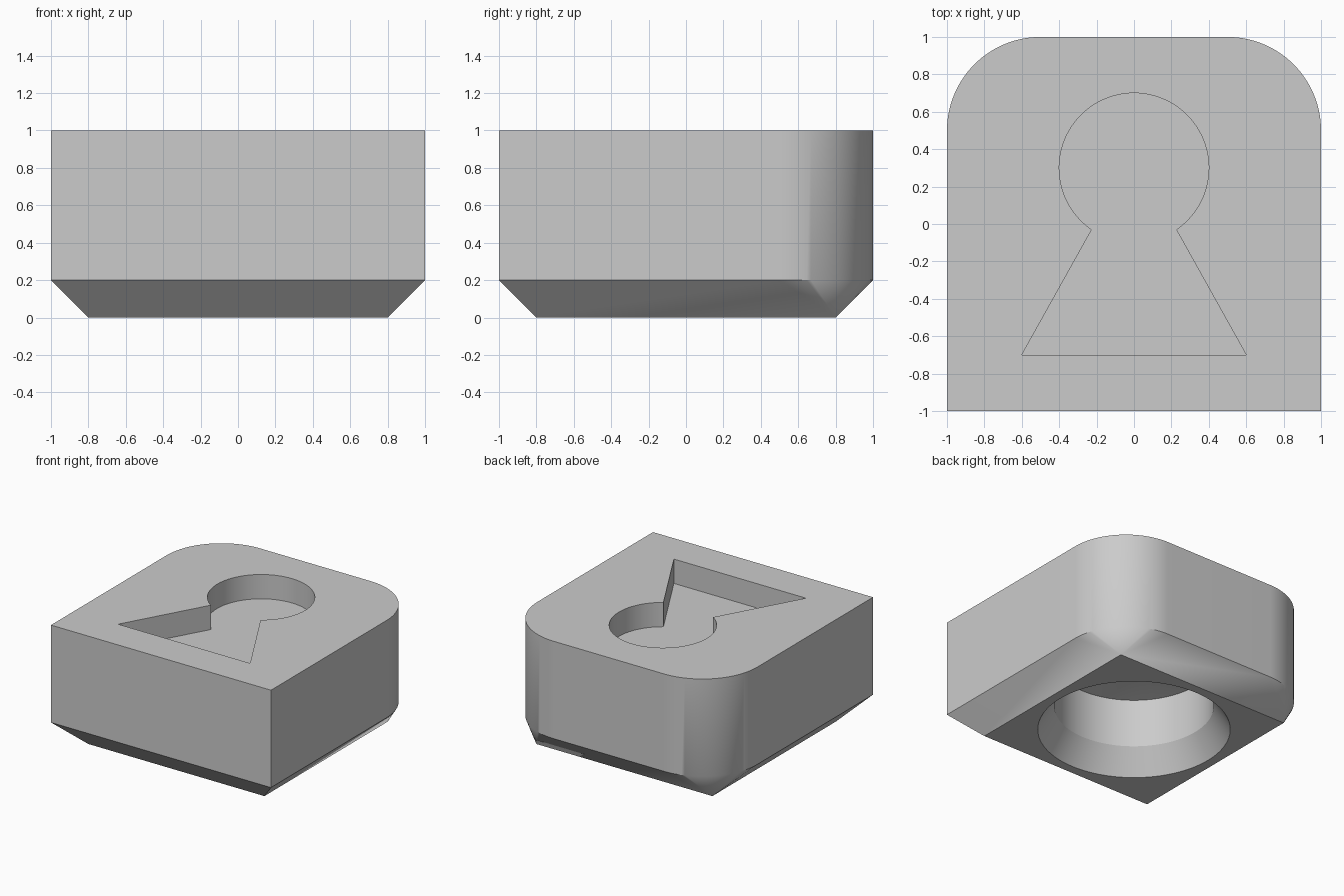
import bpy, bmesh
from math import sin, cos, pi, radians, atan2

default = bpy.data.objects.get("Cube")
if default:
    bpy.data.objects.remove(default)

grey = bpy.data.materials.new("plain_grey")
grey.use_nodes = True
grey.diffuse_color = (0.6, 0.6, 0.6, 1)
grey.node_tree.nodes["Principled BSDF"].inputs["Base Color"].default_value = (0.6, 0.6, 0.6, 1)


def arc(cx, cy, r, start, end, steps):
    """Points along an arc, both ends included."""
    angles = [start + (end - start) * i / steps for i in range(steps + 1)]
    return [(cx + r * cos(a), cy + r * sin(a)) for a in angles]


def finish(bm, name):
    bmesh.ops.recalc_face_normals(bm, faces=bm.faces)
    mesh = bpy.data.meshes.new(name)
    bm.to_mesh(mesh)
    bm.free()
    mesh.materials.append(grey)
    obj = bpy.data.objects.new(name, mesh)
    bpy.context.collection.objects.link(obj)
    return obj


def loft(name, rings):
    """Skin closed rings of equal length, cap both ends and merge collapsed points."""
    bm = bmesh.new()
    loops = [[bm.verts.new(p) for p in ring] for ring in rings]
    n = len(loops[0])
    for low, high in zip(loops, loops[1:]):
        for i in range(n):
            j = (i + 1) % n
            bm.faces.new((low[i], low[j], high[j], high[i]))
    bm.faces.new(loops[0][::-1])
    bm.faces.new(loops[-1])
    bmesh.ops.remove_doubles(bm, verts=bm.verts, dist=1e-5)
    return finish(bm, name)


def at_height(points, z):
    return [(x, y, z) for x, y in points]


# Block: two rounded back corners, underside tapering to a sharp square
STEPS = 32
outline = [(-1, -1), (1, -1)]
outline += arc(0.5, 0.5, 0.5, 0, pi / 2, STEPS)
outline += arc(-0.5, 0.5, 0.5, pi / 2, pi, STEPS)
foot = [(-0.8, -0.8), (0.8, -0.8)]
foot += [(0.8, 0.8)] * (STEPS + 1) + [(-0.8, 0.8)] * (STEPS + 1)
block = loft("keyhole_block", [at_height(foot, 0), at_height(outline, 0.2),
                               at_height(outline, 1)])

# Keyhole recess: round head joined to a flared skirt
notch = atan2(-0.33, 0.226)
keyhole = [(-0.6, -0.7), (0.6, -0.7)] + arc(0, 0.3, 0.4, notch, pi - notch, 72)
keyhole_cutter = loft("keyhole_cutter", [at_height(keyhole, 0.8), at_height(keyhole, 1.2)])

# Bore in the underside: flared mouth, straight wall, shallow conical end
profile = [(0.7875, -0.1), (0.6, 0.2), (0.6, 0.6), (0.01, 0.72)]
bore_cutter = loft("bore_cutter", [at_height(arc(0, 0, r, 0, 2 * pi, 96)[:-1], z)
                                   for r, z in profile])

# Cut both hollows and drop the cutters
bpy.context.view_layer.objects.active = block
for cutter in (keyhole_cutter, bore_cutter):
    cutter.hide_render = True
    cut = block.modifiers.new(cutter.name, 'BOOLEAN')
    cut.operation = 'DIFFERENCE'
    cut.solver = 'EXACT'
    cut.object = cutter
    bpy.ops.object.modifier_apply(modifier=cut.name)
    bpy.data.objects.remove(cutter)

# Smooth the curved walls, keep the edges crisp
for obj in bpy.context.selected_objects:
    obj.select_set(False)
block.select_set(True)
bpy.ops.object.shade_smooth_by_angle(angle=radians(30))
